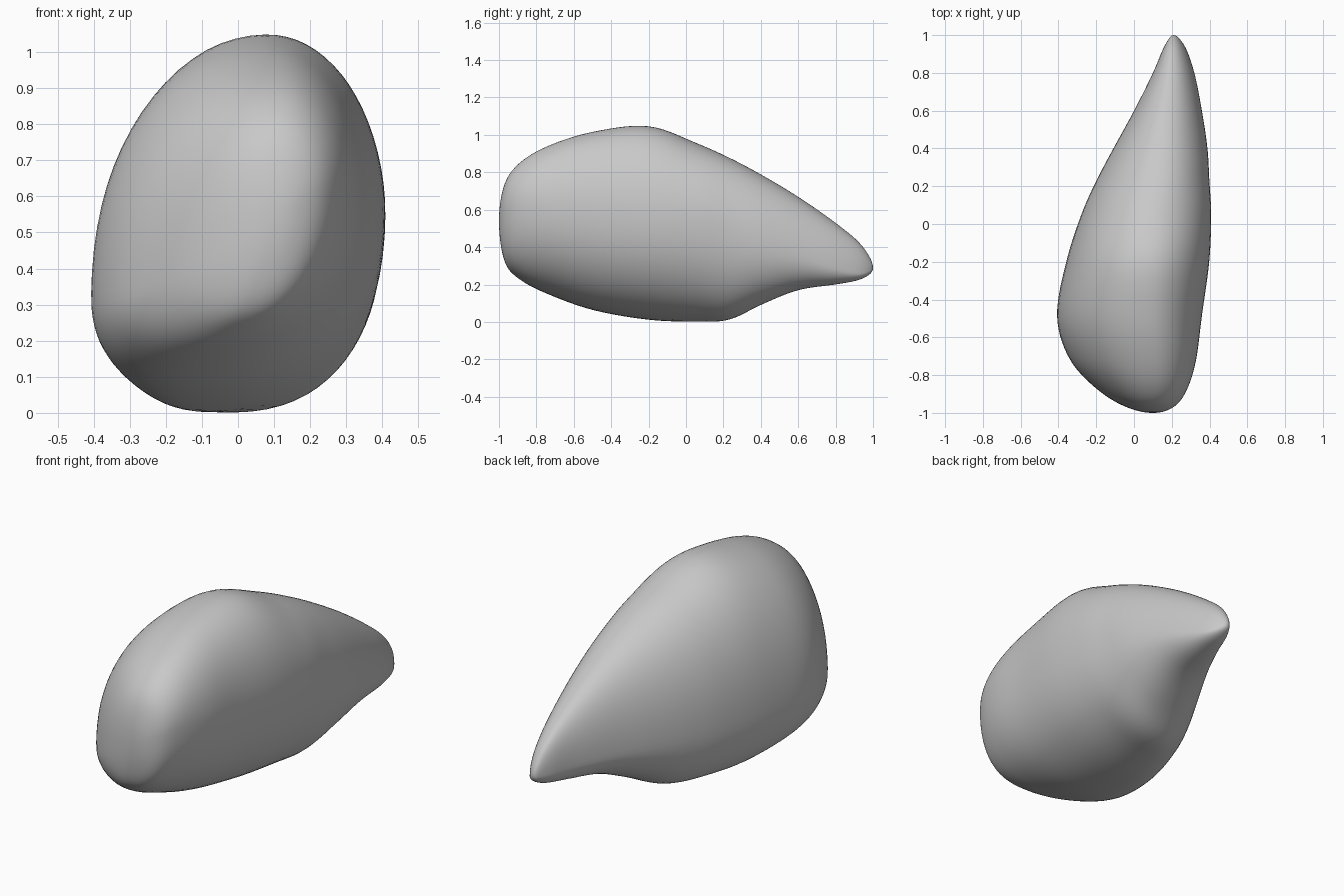
import bpy
import bmesh
from math import cos, sin, pi
from mathutils import Vector

default_cube = bpy.data.objects.get("Cube")
if default_cube:
    bpy.data.objects.remove(default_cube, do_unlink=True)

SEGMENTS = 72
STEPS = 7
# Roundness of each quarter of the outline: below one is fuller than an ellipse
UPPER_LEFT, UPPER_RIGHT = .95, .97
LOWER_LEFT, LOWER_RIGHT = .9, .92


def make_material(name, colour):
    material = bpy.data.materials.new(name)
    material.use_nodes = True
    material.diffuse_color = colour
    material.node_tree.nodes["Principled BSDF"].inputs["Base Color"].default_value = colour
    return material


# Cross-sections from blunt front to pointed tail:
# y, left-most x, right-most x, bottom z, top z,
# then height of the left-most and right-most points, x of the bottom and top
stations = [
    (-1, .1, .1, .54, .54, .54, .54, .1, .1),
    (-.97, -.04, .21, .32, .74, .46, .6, .04, .11),
    (-.88, -.19, .28, .22, .86, .38, .63, -.03, .11),
    (-.72, -.34, .33, .14, .95, .33, .61, -.1, .1),
    (-.49, -.41, .36, .06, 1.02, .32, .59, -.13, .08),
    (-.2, -.36, .4, .01, 1.05, .33, .57, -.12, .08),
    (.05, -.28, .41, 0, .96, .33, .55, -.05, .1),
    (.23, -.2, .4, .01, .88, .33, .5, .03, .13),
    (.4, -.11, .39, .09, .79, .32, .43, .1, .15),
    (.6, 0, .36, .17, .67, .31, .36, .17, .17),
    (.8, .1, .32, .2, .53, .3, .29, .21, .19),
    (.94, .16, .27, .23, .41, .29, .26, .22, .2),
    (1, .21, .21, .29, .29, .29, .29, .21, .21),
]


def spline(a, b, c, d, t):
    """Smooth interpolation between b and c."""
    return b + t * ((c - a) + t * ((2 * a - 5 * b + 4 * c - d) + t * (3 * b - a - 3 * c + d))) / 2


def mirrored_end(section):
    """Extra station past an end, with the outline folded over so the tip rounds off."""
    y, left, right, low, high, z_left, z_right, x_low, x_high = section
    return (y, right, left, high, low, z_right, z_left, x_high, x_low)


def section_point(section, angle):
    """Point on an outline made of four joined quarters."""
    y, left, right, low, high, z_left, z_right, x_low, x_high = section
    c, s = cos(angle), sin(angle)
    side_x, side_z = (right, z_right) if c >= 0 else (left, z_left)
    if s >= 0:
        cap_x, cap_z, power = x_high, high, UPPER_RIGHT if c >= 0 else UPPER_LEFT
    else:
        cap_x, cap_z, power = x_low, low, LOWER_RIGHT if c >= 0 else LOWER_LEFT
    x = cap_x + (side_x - cap_x) * abs(c) ** power
    z = side_z + (cap_z - side_z) * abs(s) ** power
    return Vector((x, y, z))


# Refine the stations into a smooth run of sections
padded = [mirrored_end(stations[1])] + stations + [mirrored_end(stations[-2])]
sections = []
for i in range(1, len(padded) - 2):
    for k in range(STEPS):
        t = k / STEPS
        sections.append([spline(*values, t) for values in zip(*padded[i - 1:i + 3])])

# Loft the body and close both tips
bm = bmesh.new()
rings = []
for section in sections[1:]:
    rings.append([bm.verts.new(section_point(section, 2 * pi * j / SEGMENTS))
                  for j in range(SEGMENTS)])
front_tip = bm.verts.new(section_point(stations[0], 0))
tail_tip = bm.verts.new(section_point(stations[-1], 0))
for ring, following in zip(rings, rings[1:]):
    for j in range(SEGMENTS):
        n = (j + 1) % SEGMENTS
        bm.faces.new((ring[j], ring[n], following[n], following[j]))
for j in range(SEGMENTS):
    n = (j + 1) % SEGMENTS
    bm.faces.new((front_tip, rings[0][n], rings[0][j]))
    bm.faces.new((tail_tip, rings[-1][j], rings[-1][n]))

# Even out the joins between the quarters
for _ in range(4):
    bmesh.ops.smooth_vert(bm, verts=[v for ring in rings[3:-3] for v in ring], factor=0.5,
                          use_axis_x=True, use_axis_y=True, use_axis_z=True)
bmesh.ops.recalc_face_normals(bm, faces=bm.faces)
for face in bm.faces:
    face.smooth = True

mesh = bpy.data.meshes.new("stone_body")
bm.to_mesh(mesh)
bm.free()
body = bpy.data.objects.new("stone_body", mesh)
bpy.context.collection.objects.link(body)
mesh.materials.append(make_material("stone grey", (0.58, 0.58, 0.58, 1)))
